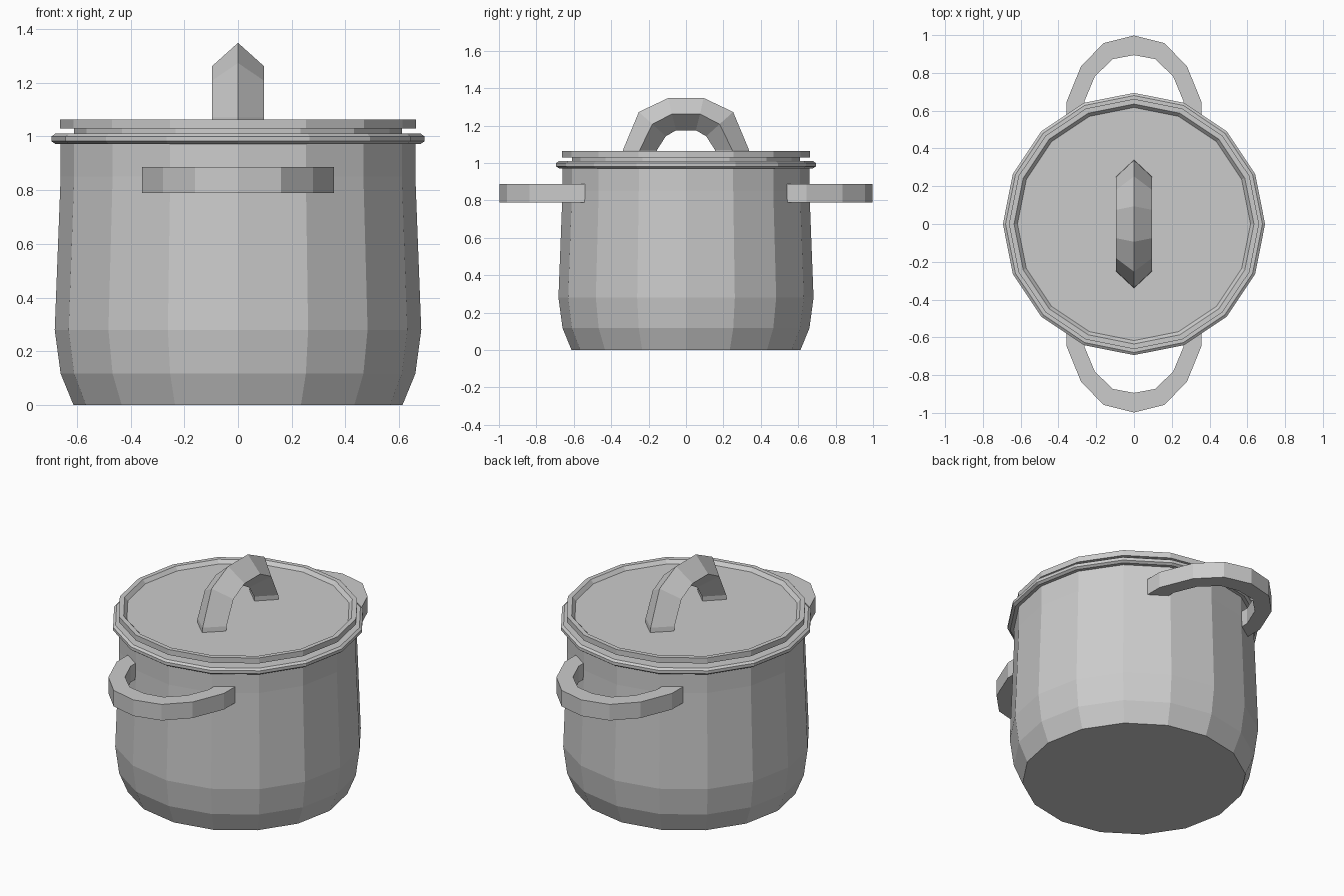
import bpy, bmesh, math

if "Cube" in bpy.data.objects:
    bpy.data.objects.remove(bpy.data.objects["Cube"])

steel = bpy.data.materials.new("steel_grey")
steel.diffuse_color = (0.6, 0.6, 0.6, 1)
steel.use_nodes = True
steel.node_tree.nodes["Principled BSDF"].inputs["Base Color"].default_value = steel.diffuse_color


def finish(name, bm):
    bmesh.ops.recalc_face_normals(bm, faces=bm.faces)
    mesh = bpy.data.meshes.new(name)
    bm.to_mesh(mesh)
    bm.free()
    mesh.materials.append(steel)
    obj = bpy.data.objects.new(name, mesh)
    bpy.context.collection.objects.link(obj)
    return obj


def skin(bm, rings, cap=True):
    """Bridge closed rings of points and cap both ends."""
    rings = [[bm.verts.new(p) for p in ring] for ring in rings]
    n = len(rings[0])
    for a, b in zip(rings, rings[1:]):
        for i in range(n):
            j = (i + 1) % n
            bm.faces.new((a[i], a[j], b[j], b[i]))
    if cap:
        bm.faces.new(rings[0])
        bm.faces.new(rings[-1])


def turned(name, profile, sides=16):
    """Revolve (radius, height) points into a faceted solid."""
    bm = bmesh.new()
    turn = [2 * math.pi * i / sides for i in range(sides)]
    skin(bm, [[(r * math.cos(a), r * math.sin(a), z) for a in turn] for r, z in profile])
    return finish(name, bm)


def mirrored(half):
    return half + [(-u, v) for u, v in reversed(half) if u > 1e-6]


# Pot body, bulging low down
turned("pot_body", [(0.612, 0), (0.66, 0.117), (0.682, 0.28), (0.66, 0.85), (0.66, 0.985)])
# Rolled rim
turned("pot_rim", [(0.655, 0.972), (0.68, 0.972), (0.694, 0.982), (0.694, 1.0),
                   (0.68, 1.01), (0.60, 1.01)])
# Lid: neck, raised edge and sunken top
turned("lid", [(0.61, 1.005), (0.61, 1.03), (0.662, 1.03), (0.662, 1.063),
               (0.635, 1.063), (0.617, 1.042)])

# Lid handle: diamond section swept along a faceted arch (y, z)
outer = [(0.34, 1.04), (0.337, 1.07), (0.252, 1.273), (0.094, 1.348)]
middle = [(0.25, 1.04), (0.247, 1.07), (0.18, 1.208), (0.075, 1.262)]
inner = [(0.158, 1.04), (0.155, 1.07), (0.108, 1.143), (0.053, 1.175)]
bm = bmesh.new()
skin(bm, [[(0, *o), (0.096, *m), (0, *i), (-0.096, *m)]
          for o, m, i in zip(mirrored(outer), mirrored(middle), mirrored(inner))])
finish("lid_handle", bm)

# Side handles: square section loops with straight feet (x, y)
outer = [(0.358, 0.54), (0.358, 0.645), (0.28, 0.836), (0.16, 0.958), (0, 0.998)]
inner = [(0.262, 0.54), (0.262, 0.65), (0.207, 0.782), (0.112, 0.873), (0, 0.894)]
for name, s in (("front_side_handle", -1), ("back_side_handle", 1)):
    bm = bmesh.new()
    skin(bm, [[(o[0], s * o[1], 0.79), (o[0], s * o[1], 0.887),
               (i[0], s * i[1], 0.887), (i[0], s * i[1], 0.79)]
              for o, i in zip(mirrored(outer), mirrored(inner))])
    finish(name, bm)
